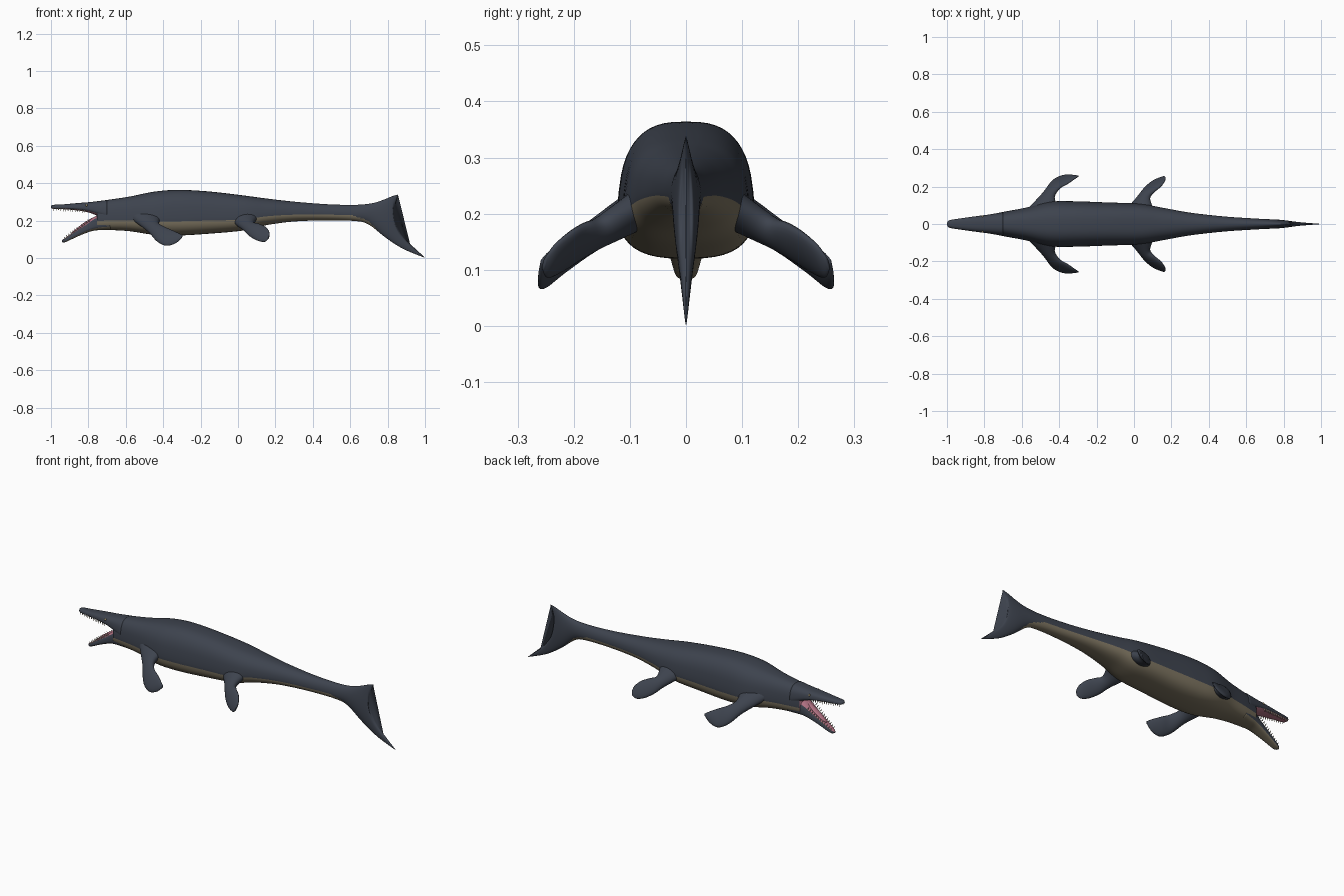
import bpy, bmesh, math
from mathutils import Vector, Matrix

cube = bpy.data.objects.get("Cube")
if cube:
    bpy.data.objects.remove(cube)


def material(name, r, g, b):
    m = bpy.data.materials.new(name)
    m.use_nodes = True
    m.diffuse_color = (r, g, b, 1)
    node = next(n for n in m.node_tree.nodes if n.type == "BSDF_PRINCIPLED")
    node.inputs["Base Color"].default_value = (r, g, b, 1)
    node.inputs["Roughness"].default_value = 0.7
    return m


SLATE = material("slate skin", .047, .056, .076)
BELLY = material("belly beige", .2, .17, .115)
PINK = material("mouth pink", .45, .17, .23)
IVORY = material("tooth ivory", .6, .55, .42)
AMBER = material("eye amber", .3, .24, .12)


def finish(bm, name, mats, smooth=True):
    bmesh.ops.recalc_face_normals(bm, faces=bm.faces)
    mesh = bpy.data.meshes.new(name)
    bm.to_mesh(mesh)
    bm.free()
    for m in mats:
        mesh.materials.append(m)
    obj = bpy.data.objects.new(name, mesh)
    bpy.context.collection.objects.link(obj)
    for p in mesh.polygons:
        p.use_smooth = smooth
    return obj


def spline(stations, steps):
    """Catmull-Rom interpolation through tuples of numbers."""
    out = []
    last = len(stations) - 1
    for i in range(last):
        a, b, c, d = (stations[max(0, min(last, i + k))] for k in (-1, 0, 1, 2))
        for s in range(steps):
            t = s / steps
            out.append(tuple(
                q + t / 2 * (r - p + t * (2*p - 5*q + 4*r - w + t * (3*(q - r) + w - p)))
                for p, q, r, w in zip(a, b, c, d)))
    out.append(stations[last])
    return out


def loft(name, rings, mats, rule=None, caps=(0, 0)):
    """Skin closed rings; rule(centre, v) picks the material, v = 0 bottom to 1 top."""
    bm = bmesh.new()
    loops = [[bm.verts.new(p) for p in ring] for ring in rings]
    n = len(loops[0])
    for a, b in zip(loops, loops[1:]):
        for k in range(n):
            f = bm.faces.new((a[k], a[(k + 1) % n], b[(k + 1) % n], b[k]))
            if rule:
                v = .5 + .5 * math.cos(2 * math.pi * (k + .5) / n)
                f.material_index = rule(f.calc_center_median(), v)
    for loop, cap in zip((loops[0], loops[-1]), caps):
        bm.faces.new(loop).material_index = cap
    return finish(bm, name, mats)


def power(x, p):
    return math.copysign(abs(x) ** p, x)


def body_rings(stations, steps, n=48):
    """Stations: top x, top z, bottom x, bottom z, half width, squareness, bow."""
    rings = []
    for xt, zt, xb, zb, w, p, bow in spline(stations, steps):
        ring = []
        for k in range(n):
            a = 2 * math.pi * k / n
            v = .5 + .5 * power(math.cos(a), p)
            y = w * power(math.sin(a), p) * (1.12 - .24 * v)
            ring.append((xb + (xt - xb) * v + bow * 4 * v * (1 - v), y, zb + (zt - zb) * v))
        rings.append(ring)
    return rings


def upright(x, top, bottom, w, p=.72):
    return (x, top, x, bottom, w, p, 0)


# Trunk, tail and the two-lobed tail fin
trunk = [
    upright(-.755, .302, .15, .052), upright(-.68, .313, .149, .067),
    upright(-.58, .328, .143, .085), upright(-.45, .354, .124, .116),
    upright(-.32, .364, .12, .119), upright(-.15, .355, .13, .113),
    upright(.03, .334, .147, .106), upright(.15, .318, .175, .086, .8),
    upright(.3, .301, .195, .06, .85), upright(.48, .287, .201, .04, .9),
    upright(.63, .284, .197, .03, .95),
    (.72, .293, .7, .178, .026, 1, 0), (.78, .312, .79, .108, .022, 1, 0),
    (.825, .33, .88, .05, .015, 1, -.02), (.853, .338, .985, .006, .007, 1, -.075),
    (.857, .336, 1, .002, .001, 1, -.08),
]


def belly_rule(c, v):
    limit = .36 * max(0, min(1, (.75 - c.x) / .15))
    return 1 if v < limit else 0


loft("body_and_tail", body_rings(trunk, 8), [SLATE, BELLY, PINK], belly_rule, (2, 0))

# Jaws, with pink linings
upper = [
    upright(-1, .279, .268, .007), upright(-.985, .284, .262, .02),
    upright(-.93, .287, .26, .029), upright(-.85, .294, .253, .04),
    upright(-.78, .3, .237, .049), upright(-.7, .31, .2, .062),
]
lower = [
    (-.942, .094, -.942, .085, .006, .7, 0), (-.925, .107, -.922, .085, .018, .7, 0),
    (-.87, .145, -.85, .118, .029, .7, 0), (-.81, .188, -.78, .144, .04, .7, 0),
    (-.765, .222, -.73, .149, .05, .7, 0), (-.7, .24, -.68, .151, .06, .7, 0),
]
loft("upper_jaw", body_rings(upper, 6), [SLATE, PINK], lambda c, v: int(v < .2))
loft("lower_jaw", body_rings(lower, 6), [SLATE, BELLY, PINK],
     lambda c, v: 2 if v > .8 else int(v < .25))

# Teeth: rows of little cones along both jaw edges
bm = bmesh.new()


def tooth_row(start, end, direction, count):
    start, end = Vector(start), Vector(end)
    turn = Vector(direction).to_track_quat("Z", "Y").to_matrix().to_4x4()
    for i in range(count):
        p = start.lerp(end, i / (count - 1))
        for side in (-1, 1):
            spot = Matrix.Translation((p.x, side * p.y, p.z))
            bmesh.ops.create_cone(bm, cap_ends=True, segments=6, radius1=.0035,
                                  radius2=.0003, depth=.016, matrix=spot @ turn)


tooth_row((-.985, .016, .26), (-.82, .039, .248), (0, 0, -1), 14)
tooth_row((-.928, .014, .109), (-.8, .037, .2), (-.5, 0, .8), 12)
finish(bm, "teeth", [IVORY], False)

# Tongue
bm = bmesh.new()
bmesh.ops.create_uvsphere(bm, u_segments=20, v_segments=10, radius=1, matrix=(
    Matrix.Translation((-.83, 0, .174)) @ Matrix.Rotation(-.62, 4, "Y")
    @ Matrix.Diagonal((.075, .018, .008, 1))))
finish(bm, "tongue", [PINK])

# Flippers: lens sections between a leading and a trailing edge
THICKNESS = (.036, .025, .018, .014, .009, .003)
FRONT = [
    (-.58, .07, .22, -.4, .07, .22), (-.485, .165, .145, -.425, .145, .19),
    (-.435, .23, .09, -.4, .19, .17), (-.385, .258, .066, -.36, .213, .152),
    (-.335, .261, .078, -.32, .24, .134), (-.3, .258, .108, -.296, .255, .12),
]
REAR = [
    (-.05, .07, .21, .11, .07, .22), (.025, .15, .152, .085, .14, .19),
    (.06, .195, .118, .11, .175, .183), (.1, .229, .094, .145, .203, .168),
    (.14, .248, .086, .165, .232, .145), (.161, .256, .101, .168, .25, .122),
]


def flipper(name, edges, side, n=24):
    rows = spline([e + (t,) for e, t in zip(edges, THICKNESS)], 6)
    mids = [(Vector(r[:3]) + Vector(r[3:6])) / 2 for r in rows]
    rings = []
    for i, r in enumerate(rows):
        lead, trail = Vector(r[:3]), Vector(r[3:6])
        span = mids[min(i + 1, len(mids) - 1)] - mids[max(i - 1, 0)]
        normal = span.cross(trail - lead).normalized()
        ring = []
        for k in range(n):
            a = 2 * math.pi * k / n
            p = lead.lerp(trail, .5 + .5 * math.cos(a)) + normal * r[6] * math.sin(a)
            ring.append((p.x, side * p.y, p.z))
        rings.append(ring)
    loft(name, rings, [SLATE])


# The head points along -x, so the two sides lie on -y and +y
for side, label in ((-1, "near"), (1, "far")):
    flipper("front_flipper_" + label, FRONT, side)
    flipper("rear_flipper_" + label, REAR, side)
    bm = bmesh.new()
    bmesh.ops.create_uvsphere(bm, u_segments=12, v_segments=8, radius=.006,
                              matrix=Matrix.Translation((-.81, side * .041, .281)))
    finish(bm, "eye_" + label, [AMBER])
